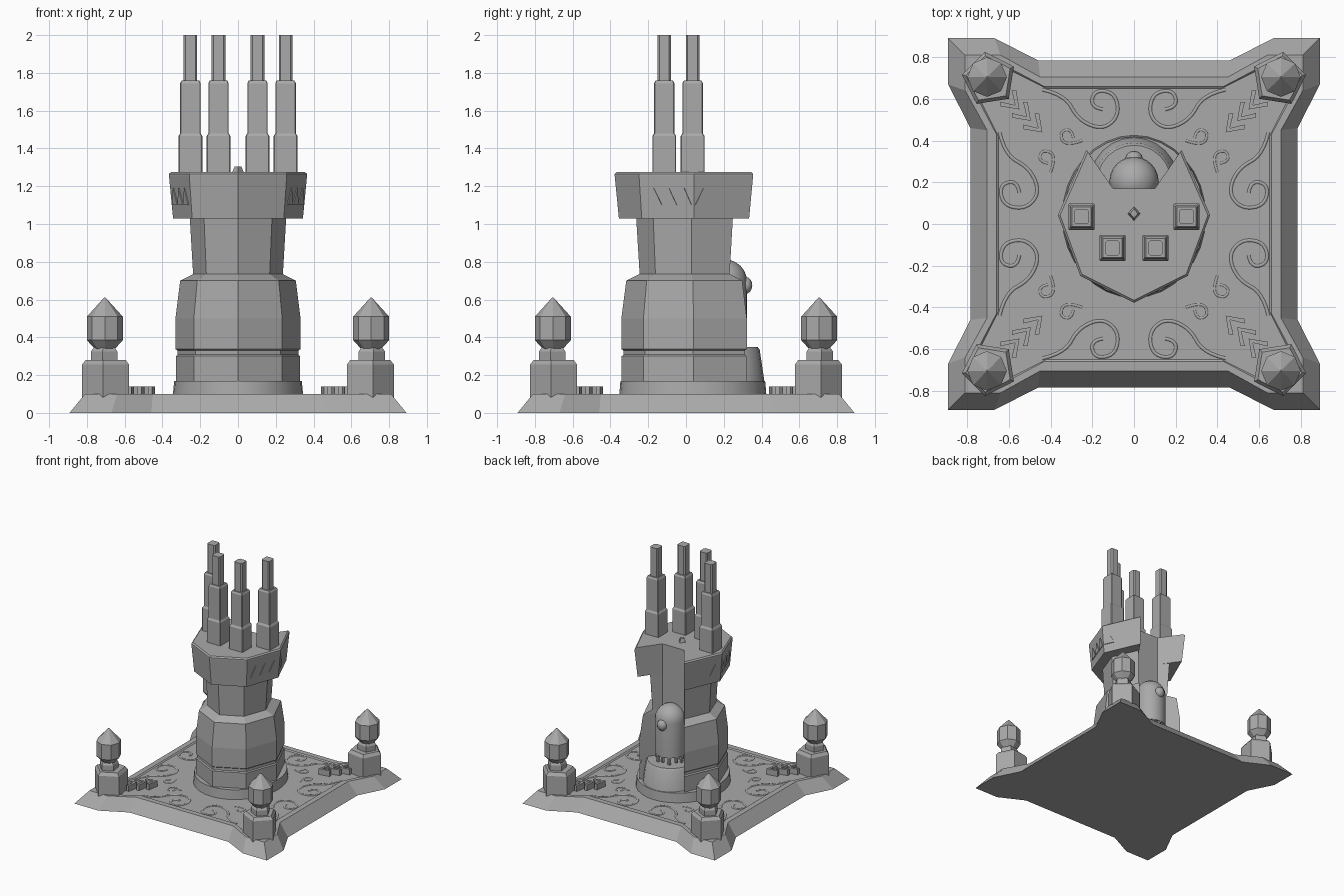
import bpy, bmesh, math
from mathutils import Vector, Matrix

if "Cube" in bpy.data.objects:
    bpy.data.objects.remove(bpy.data.objects["Cube"])

stone = bpy.data.materials.new("stone_grey")
stone.diffuse_color = (0.4, 0.4, 0.4, 1)
stone.use_nodes = True
stone.node_tree.nodes["Principled BSDF"].inputs["Base Color"].default_value = stone.diffuse_color


def finish(name, bm, smooth=False):
    bmesh.ops.recalc_face_normals(bm, faces=bm.faces)
    me = bpy.data.meshes.new(name)
    bm.to_mesh(me)
    bm.free()
    me.materials.append(stone)
    for p in me.polygons:
        p.use_smooth = smooth
    ob = bpy.data.objects.new(name, me)
    bpy.context.collection.objects.link(ob)
    return ob


def loft(name, sections):
    """Closed solid through (outline, z) sections with equal point counts."""
    bm = bmesh.new()
    rings = [[bm.verts.new((x, y, z)) for x, y in pts] for pts, z in sections]
    n = len(rings[0])
    for a, b in zip(rings, rings[1:]):
        for i in range(n):
            j = (i + 1) % n
            bm.faces.new((a[i], a[j], b[j], b[i]))
    bm.faces.new(rings[0][::-1])
    bm.faces.new(rings[-1])
    return finish(name, bm)


def ngon(n, rx, ry=None, c=(0, 0), turn=0.0):
    ry = ry or rx
    return [(c[0] + rx * math.cos(turn + math.tau * i / n),
             c[1] + ry * math.sin(turn + math.tau * i / n)) for i in range(n)]


def chamfered(c, h, k):
    """Square outline with cut corners."""
    return [(c[0] + x, c[1] + y) for x, y in
            [(h, k - h), (h, h - k), (h - k, h), (k - h, h),
             (-h, h - k), (-h, k - h), (k - h, -h), (h - k, -h)]]


# Base slab: square with flared corners and a sunken floor
def slab(corner, start, mid, bend):
    quarter = [(mid, bend), (corner, start), (corner, corner), (start, corner), (bend, mid)]
    out = []
    for _ in range(4):
        out += quarter
        quarter = [(-y, x) for x, y in quarter]
    return out


loft("base", [(slab(.892, .67, .785, .46), 0), (slab(.81, .64, .705, .45), .1),
              (slab(.75, .60, .66, .43), .1), (slab(.735, .59, .65, .42), .092)])


# Tower: seven-cornered body with a straight V notch at the back
def tower(s):
    side = [(.254, -.245), (.36, .043), (.225, .35)]
    right = [(x * s, y * s) for x, y in side] + [(.1, .17)]
    return [(0, -.372 * s)] + right + [(-x, y) for x, y in right[::-1]]


loft("tower_body", [(tower(s), z) for s, z in
     [(.915, .12), (.915, .30), (.89, .308), (.89, .33), (.92, .338), (.92, .50),
      (.85, .70), (.66, .735), (.71, 1.04)]])
loft("tower_head", [(tower(s), z) for s, z in
     [(.955, 1.03), (1.015, 1.255), (1.015, 1.265), (.985, 1.275)]])
loft("foot_ring", [(ngon(32, .345, .39, (0, .036)), .09), (ngon(32, .338, .383, (0, .036)), .17)])
loft("back_pedestal", [(ngon(24, .22, c=(0, .205)), .1), (ngon(24, .19, c=(0, .2)), .335),
                       (ngon(24, .178, c=(0, .2)), .35)])
loft("roof_stud", [(ngon(4, .032, .036, (0, .05)), 1.27), (ngon(4, .018, .022, (0, .05)), 1.305)])

# Zigzag teeth as thin plates on the head sides
bm = bmesh.new()
for sx in (-1, 1):
    a, b, c = [Vector((sx * x, y)) for x, y in tower(1)[1:4]]
    for p, q, t0, t1 in [(a, b, .12, .40), (a, b, .40, .68), (a, b, .68, .96), (b, c, .02, .3)]:
        e = (q - p).normalized()
        nrm = Vector((e.y, -e.x)) * sx
        tri = []
        for t, z in ((t0, 1.10), (t1, 1.10), ((t0 + t1) / 2, 1.19)):
            s = .955 + .06 * (z - 1.03) / .225
            tri.append((p.lerp(q, t) * s, z))
        rings = [[bm.verts.new((*(v + nrm * d), z)) for v, z in tri] for d in (-.003, .005)]
        bm.faces.new(rings[0])
        bm.faces.new(rings[1])
        for i in range(3):
            j = (i + 1) % 3
            bm.faces.new((rings[0][i], rings[0][j], rings[1][j], rings[1][i]))
finish("head_zigzag", bm)

# Four stepped chimneys
for i, c in enumerate([(-.252, .035), (-.103, -.115), (.103, -.115), (.252, .035)]):
    loft(f"chimney_{i + 1}", [(chamfered(c, h, k), z) for h, k, z in
         [(.063, .004, 1.26), (.063, .004, 1.465), (.054, .004, 1.48), (.054, .004, 1.745),
          (.046, .004, 1.76), (.036, .010, 1.76), (.036, .010, 2.0)]])

# Corner posts: pentagon plinth, neck and pointed finial
for sx in (-1, 1):
    for sy in (-1, 1):
        c, f = (sx * .695, sy * .695), (sx * .705, sy * .705)
        t = math.atan2(-sy, -sx)
        tag = ("left" if sx < 0 else "right") + ("_front" if sy < 0 else "_back")
        loft("plinth_" + tag, [(ngon(5, r, c=c, turn=t), z) for r, z in
                               [(.133, .08), (.133, .255), (.113, .28)]])
        loft("neck_" + tag, [(ngon(5, r, c=f, turn=t), z) for r, z in
                             [(.074, .27), (.074, .325), (.06, .345)]])
        loft("finial_" + tag, [(ngon(8, r, c=f), z) for r, z in
                               [(.05, .335), (.095, .385), (.095, .51), (.004, .61)]])
        # Three chevron blocks pointing at the tower
        for k in range(3):
            d = .44 + .055 * k
            pts = [(d, d), (d + .09, d + .015), (d + .09, d + .037),
                   (d + .02, d + .02), (d + .037, d + .09), (d + .015, d + .09)]
            pts = [(sx * x, sy * y) for x, y in pts]
            loft(f"chevron_{tag}_{k + 1}", [(pts, .085), (pts, .14)])


# Low relief scrolls on the floor, repeated eight ways
def scroll(name, pts, r):
    cu = bpy.data.curves.new(name, 'CURVE')
    cu.dimensions = '3D'
    cu.bevel_depth = r
    cu.bevel_resolution = 1
    cu.resolution_u = 5
    cu.use_fill_caps = True
    for swap in (False, True):
        for sx in (-1, 1):
            for sy in (-1, 1):
                sp = cu.splines.new('NURBS')
                sp.points.add(len(pts) - 1)
                sp.use_endpoint_u = True
                sp.order_u = 3
                for p, (x, y) in zip(sp.points, pts):
                    if swap:
                        x, y = y, x
                    p.co = (sx * x, sy * y, .088, 1)
    cu.materials.append(stone)
    ob = bpy.data.objects.new(name, cu)
    bpy.context.collection.objects.link(ob)


scroll("large_scrolls", [(.44, .645), (.33, .62), (.27, .50), (.15, .45), (.07, .52),
                         (.09, .63), (.19, .645), (.21, .56), (.15, .55)], .010)
scroll("small_scrolls", [(.25, .40), (.33, .37), (.36, .44), (.30, .46), (.29, .41)], .008)

# Hooded figure in the back niche: dome, body, drips and one eye
fy, r = .205, .118
prof = [(r, .41), (r, .695)] + [(r * math.cos(a), .695 + r * math.sin(a))
                                for a in (math.radians(15 * k) for k in range(1, 6))]
loft("niche_figure", [(ngon(24, q, c=(0, fy)), z) for q, z in prof] + [(ngon(24, .006, c=(0, fy)), .813)])
for ob in (bpy.data.objects["niche_figure"], bpy.data.objects["foot_ring"], bpy.data.objects["back_pedestal"]):
    bpy.ops.object.select_all(action='DESELECT')
    ob.select_set(True)
    bpy.context.view_layer.objects.active = ob
    bpy.ops.object.shade_smooth_by_angle(angle=math.radians(35))
for k in range(7):
    a = math.radians(30 * k)
    c = (.102 * math.cos(a), fy + .102 * math.sin(a))
    loft(f"figure_drip_{k + 1}", [(ngon(6, .013, c=c), .345 + .02 * (k % 2)), (ngon(6, .017, c=c), .42)])
bm = bmesh.new()
bmesh.ops.create_uvsphere(bm, u_segments=12, v_segments=8, radius=1,
                          matrix=Matrix.Translation((0, .315, .675)) @ Matrix.Diagonal((.042, .036, .045, 1)))
finish("figure_eye", bm, True)
